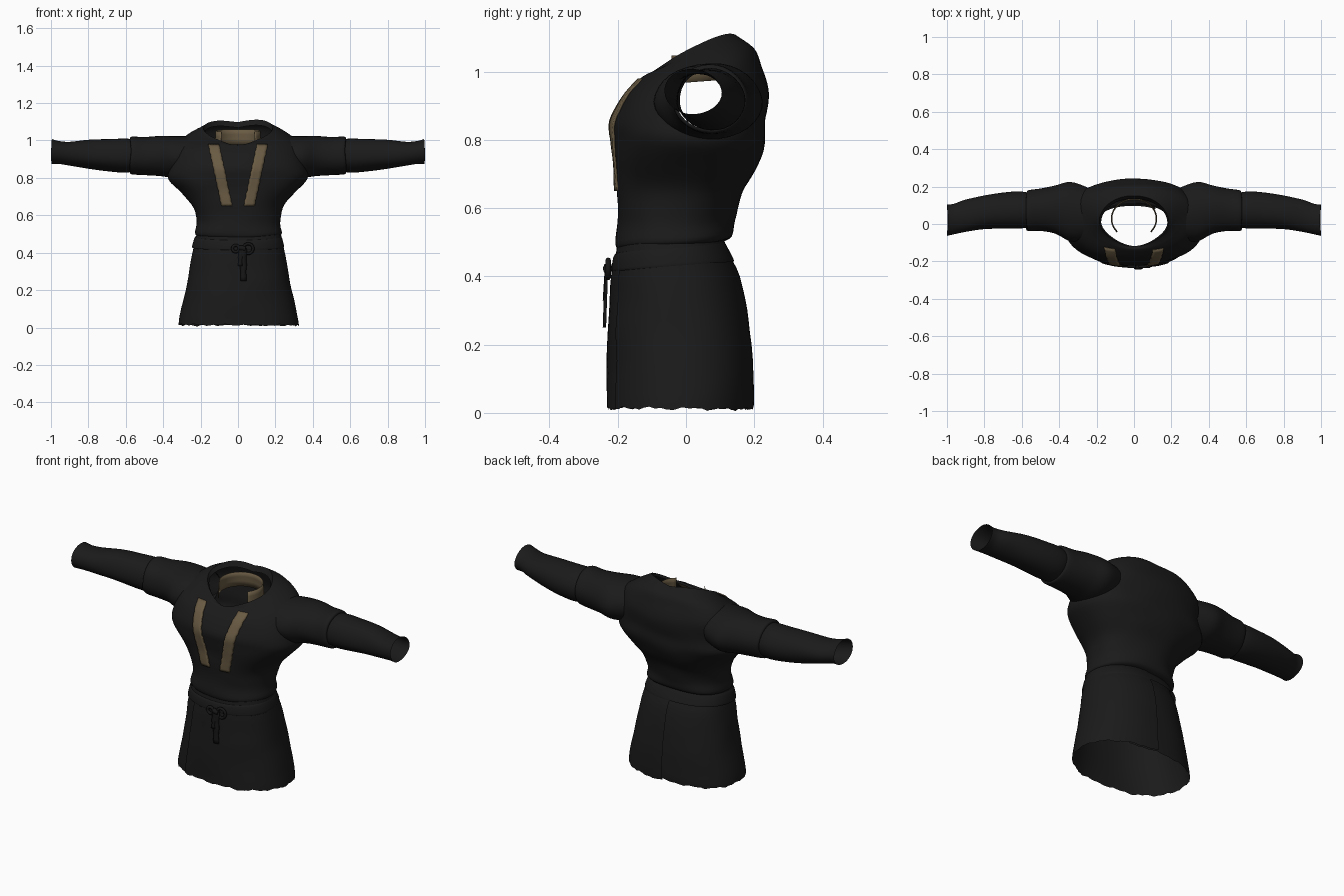
import bpy, bmesh, math
from mathutils import Vector, noise
from mathutils.bvhtree import BVHTree

if "Cube" in bpy.data.objects:
    bpy.data.objects.remove(bpy.data.objects["Cube"])


def material(name, rgb):
    m = bpy.data.materials.new(name)
    m.diffuse_color = (*rgb, 1)
    m.use_nodes = True
    m.node_tree.nodes["Principled BSDF"].inputs["Base Color"].default_value = m.diffuse_color
    return m


CLOTH = material("black cloth", (0.0105, 0.0105, 0.0105))
TRIM = material("tan trim", (0.143, 0.105, 0.057))
CORD = material("dark cord", (0.008, 0.008, 0.008))


def smooth_rows(rows, steps):
    """Catmull-Rom interpolation between cross-section rows."""
    out = []
    for i in range(len(rows) - 1):
        quad = [rows[max(i - 1, 0)], rows[i], rows[i + 1], rows[min(i + 2, len(rows) - 1)]]
        for k in range(steps):
            t = k / steps
            out.append([0.5 * (2 * b + (c - a) * t + (2 * a - 5 * b + 4 * c - d) * t * t
                               + (3 * b - a - 3 * c + d) * t ** 3) for a, b, c, d in zip(*quad)])
    return out + [list(rows[-1])]


def finish(name, bm, mat, angle=50):
    me = bpy.data.meshes.new(name)
    bm.to_mesh(me)
    bm.free()
    me.materials.append(mat)
    ob = bpy.data.objects.new(name, me)
    bpy.context.collection.objects.link(ob)
    bpy.context.view_layer.objects.active = ob
    ob.select_set(True)
    bpy.ops.object.shade_smooth_by_angle(angle=math.radians(angle))
    ob.select_set(False)
    return ob


def grid(points, closed):
    """Skin rows of points with quads."""
    bm = bmesh.new()
    vs = [[bm.verts.new(p) for p in row] for row in points]
    n = len(vs[0])
    for a, b in zip(vs, vs[1:]):
        for j in range(n if closed else n - 1):
            k = (j + 1) % n
            bm.faces.new((a[j], a[k], b[k], b[j]))
    return bm


def wrinkle(p, amount):
    return p + noise.noise_vector(Vector((p.x * 5, p.y * 5, p.z * 11))) * amount


def body_point(row, a, grow=0.0):
    """Rounded cross-section: front z, back z, half width, front y, back y, side lift, squareness."""
    zf, zb, hw, y0, y1, lift, n = row
    c, s = math.cos(a), math.sin(a)
    if s < 0 and n < 2.2:  # pointed front of the neckline
        n = 1.0 + n * 0.36
    u = math.copysign(abs(c) ** (2 / n), c)
    v = math.copysign(abs(s) ** (2 / n), s)
    return Vector((u * (hw + grow), (y0 + y1) / 2 + v * ((y1 - y0) / 2 + grow),
                   zf + (zb - zf) * (v + 1) / 2 + lift * abs(u)))


def body_loft(rows, steps, a0=0.0, a1=math.tau, count=72, grow=(0, 0), amount=0.0, hem=0.0):
    closed = abs(a1 - a0 - math.tau) < 1e-6
    pts = []
    for i, row in enumerate(smooth_rows(rows, steps)):
        line = []
        for j in range(count if closed else count + 1):
            t = j / count
            a = a0 + (a1 - a0) * t
            p = wrinkle(body_point(row, a, grow[0] + (grow[1] - grow[0]) * t), amount)
            if i == 0:
                p.z += hem * (math.sin(a * 13) + math.sin(a * 29 + 1))
            line.append(p)
        pts.append(line)
    return grid(pts, closed)


# Upper garment with open neckline and armholes
TORSO = [
    (0.475, 0.500, 0.212, -0.190, 0.105, 0, 2.3),
    (0.495, 0.515, 0.230, -0.208, 0.135, 0, 2.3),
    (0.560, 0.565, 0.222, -0.200, 0.140, 0, 2.3),
    (0.640, 0.640, 0.240, -0.203, 0.165, 0, 2.3),
    (0.720, 0.720, 0.300, -0.208, 0.205, 0, 2.3),
    (0.790, 0.790, 0.368, -0.216, 0.230, 0, 2.3),
    (0.850, 0.860, 0.366, -0.218, 0.232, 0, 2.3),
    (0.920, 0.950, 0.345, -0.185, 0.240, 0, 2.4),
    (0.962, 1.018, 0.310, -0.152, 0.222, 0.005, 2.4),
    (0.978, 1.068, 0.250, -0.132, 0.202, 0.014, 2.3),
    (0.970, 1.100, 0.188, -0.122, 0.150, 0.034, 2.05),
]
bm = body_loft(TORSO, 4, amount=0.008)
surface = BVHTree.FromBMesh(bm)
holes = []
for f in bm.faces:
    c = f.calc_center_median()
    if abs(c.x) > 0.27 and ((c.y - 0.05) / 0.09) ** 2 + ((c.z - 0.92) / 0.08) ** 2 < 1:
        holes.append(f)
bmesh.ops.delete(bm, geom=holes, context='FACES')
finish("tunic_body", bm, CLOTH)

# Neckline edge turning inward
neck = list(TORSO[-1])
inner = [neck[0] - 0.012, neck[1] - 0.03, neck[2] - 0.010, neck[3] + 0.006, neck[4] - 0.015, neck[5], neck[6]]
finish("neckline_edge", body_loft([neck, inner], 1, amount=0.008), CLOTH)

# Wrapped skirt, overlapping itself up to the back centre
SKIRT = [
    (0.015, 0.012, 0.314, -0.224, 0.184, 0, 2.3),
    (0.060, 0.060, 0.308, -0.222, 0.186, 0, 2.3),
    (0.200, 0.200, 0.276, -0.220, 0.180, 0, 2.3),
    (0.300, 0.300, 0.258, -0.216, 0.166, 0, 2.3),
    (0.400, 0.400, 0.240, -0.209, 0.143, 0, 2.3),
    (0.450, 0.460, 0.228, -0.203, 0.116, 0, 2.3),
    (0.500, 0.515, 0.215, -0.194, 0.096, 0, 2.3),
]
finish("wrap_skirt", body_loft(SKIRT, 3, math.pi / 2 - 0.5, math.pi * 2.5 - 0.02, 84,
                               (0, 0.013), 0.004, 0.003), CLOTH)

# Flat front panel of the skirt
finish("front_panel", body_loft(SKIRT[:-1], 3, math.radians(238), math.radians(302), 16,
                                (0.010, 0.012), 0.004, 0.003), CLOTH)

# Waist sash, higher at the back
SASH = [
    (0.415, 0.445, 0.240, -0.212, 0.134, 0, 2.3),
    (0.422, 0.455, 0.240, -0.214, 0.131, 0, 2.3),
    (0.458, 0.493, 0.229, -0.209, 0.112, 0, 2.3),
    (0.468, 0.505, 0.221, -0.202, 0.102, 0, 2.3),
]
finish("waist_sash", body_loft(SASH, 2, amount=0.004, grow=(0.006, 0.006)), CLOTH)


# Sleeves: rows are x, bottom z, top z, front y, back y
def sleeve(name, rows, steps):
    pts = []
    for x, z0, z1, y0, y1 in smooth_rows(rows, steps):
        ring = []
        for j in range(32):
            a = math.tau * j / 32
            p = Vector((x, (y0 + y1) / 2 + math.cos(a) * (y1 - y0) / 2,
                        (z0 + z1) / 2 + math.sin(a) * (z1 - z0) / 2))
            ring.append(wrinkle(p, 0.007))
        pts.append(ring)
    ob = finish(name, grid(pts, True), CLOTH)
    ob.modifiers.new("mirror", 'MIRROR').use_mirror_merge = False


sleeve("upper_sleeves", [
    (0.25, 0.820, 1.020, -0.085, 0.196), (0.34, 0.802, 1.022, -0.092, 0.224),
    (0.42, 0.812, 1.022, -0.054, 0.208), (0.50, 0.818, 1.015, -0.040, 0.190),
    (0.565, 0.822, 1.018, -0.040, 0.178), (0.575, 0.832, 1.004, -0.028, 0.166)], 4)
sleeve("lower_sleeves", [
    (0.54, 0.842, 0.998, -0.020, 0.155), (0.60, 0.830, 1.008, -0.024, 0.170),
    (0.70, 0.837, 1.005, -0.024, 0.165), (0.80, 0.848, 1.000, -0.026, 0.152),
    (0.90, 0.865, 0.994, -0.040, 0.128), (0.96, 0.875, 1.000, -0.052, 0.106),
    (0.997, 0.874, 1.010, -0.060, 0.104)], 4)


# Chest stripes laid on the front surface, converging downward
def stripe(name, side):
    pts = []
    for i in range(25):
        t = i / 24
        z = 0.65 + 0.33 * t
        mid = side * (0.06 + 0.07 * t)
        row = []
        for k in range(5):
            x = mid + (k / 4 - 0.5) * 0.058 + 0.002 * math.sin(i * 2.3)
            hit = surface.ray_cast(Vector((x, -1, z)), Vector((0, 1, 0)))[0]
            row.append(Vector((x, (hit.y if hit else -0.12) - 0.008, z)))
        pts.append(row)
    ob = finish(name, grid(pts, False), TRIM)
    sol = ob.modifiers.new("thickness", 'SOLIDIFY')
    sol.thickness = 0.007
    sol.offset = -1


stripe("left_chest_stripe", -1)
stripe("right_chest_stripe", 1)

# Inner collar band standing inside the neckline
pts = []
for z, r in ((0.970, 0.124), (1.0, 0.123), (1.025, 0.121), (1.052, 0.119)):
    row = []
    for j in range(33):
        a = math.radians(-42 + 264 * j / 32)
        row.append(Vector((r * math.cos(a), 0.028 + 0.88 * r * math.sin(a), z + 0.008 * math.sin(a))))
    pts.append(row)
collar = finish("inner_collar", grid(pts, False), TRIM)
collar.modifiers.new("thickness", 'SOLIDIFY').thickness = 0.003


# Sash knot: loops of cord and hanging tails
def cord(name, points, radius, cyclic=False):
    cu = bpy.data.curves.new(name, 'CURVE')
    cu.dimensions = '3D'
    cu.bevel_depth = radius
    cu.bevel_resolution = 2
    cu.use_fill_caps = True
    sp = cu.splines.new('POLY')
    sp.points.add(len(points) - 1)
    for q, p in zip(sp.points, points):
        q.co = (*p, 1)
    sp.use_cyclic_u = cyclic
    cu.materials.append(CORD)
    bpy.context.collection.objects.link(bpy.data.objects.new(name, cu))


for name, cx, r in (("knot_loop_right", 0.055, 0.026), ("knot_loop_left", -0.012, 0.018)):
    cord(name, [(cx + r * math.cos(a * math.tau / 14), -0.228, 0.422 + r * math.sin(a * math.tau / 14))
                for a in range(14)], 0.008, True)
cord("knot", [(0.008, -0.229, 0.426), (0.04, -0.230, 0.422)], 0.014)

# Tails: tapered flat strips
for name, x0, x1, z1, w in (("tail_long", 0.025, 0.030, 0.25, 0.021), ("tail_short", 0.018, 0.012, 0.33, 0.015)):
    pts = []
    for i in range(9):
        t = i / 8
        x, z = x0 + (x1 - x0) * t, z1 + (0.425 - z1) * (1 - t)
        half = w * (1 - 0.3 * t + 0.12 * math.sin(i * 1.9))
        pts.append([Vector((x + half * k, -0.234 - 0.006 * t - 0.004 * (1 - abs(k)), z)) for k in (1, 0, -1)])
    tail = finish(name, grid(pts, False), CORD)
    tail.modifiers.new("thickness", 'SOLIDIFY').thickness = 0.006
